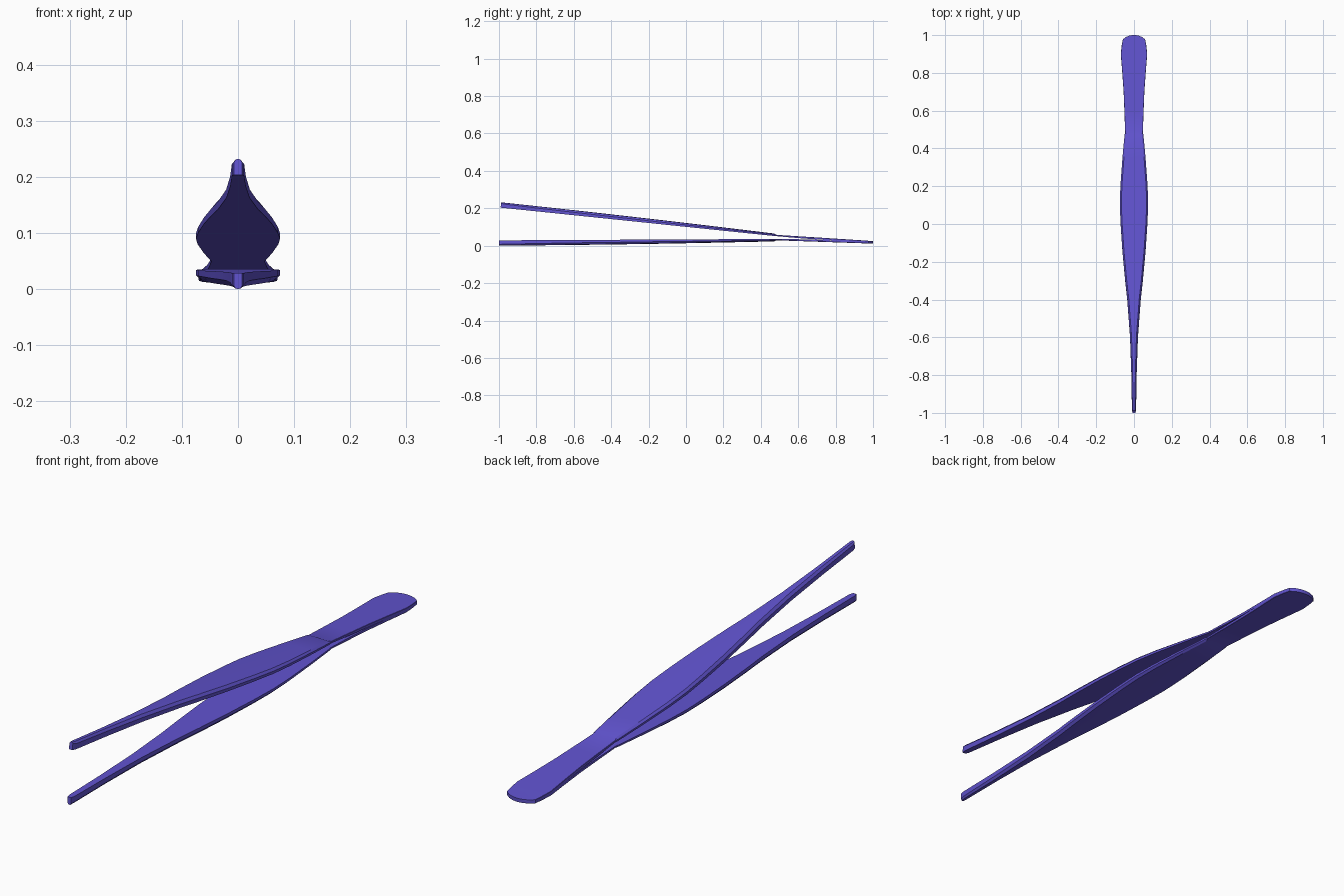
import bpy, bmesh, math

cube = bpy.data.objects.get("Cube")
if cube:
    bpy.data.objects.remove(cube, do_unlink=True)

metal = bpy.data.materials.new("violet metal")
metal.use_nodes = True
colour = (0.12, 0.088, 0.63, 1)
metal.diffuse_color = colour
metal.node_tree.nodes["Principled BSDF"].inputs["Base Color"].default_value = colour

TILT = 0.049  # slope of the plane the two arms mirror across

# Blade outline: position along the length, half width
BLADE = [(-1, .007), (-.985, .011), (-.8, .014), (-.6, .021), (-.4, .036),
         (-.3, .047), (-.15, .061), (0, .071), (.1, .075), (.2, .072),
         (.35, .061), (.47, .05)]
# Grip outline: position, half width, inner gap
GRIP = [(.485, .047, .0075), (.6, .051, .003), (.7, .055, .001),
        (.8, .062, 0), (.9, .070, 0), (.945, .065, 0)]


def stations():
    """Yield position, half width, inner height, outer height, bevel."""
    for y, w in BLADE:
        t = (y + 1) / 1.47
        inner = .0875 + (.008 - .0875) * t
        outer = .116 + (.021 - .116) * t + .003 * math.sin(math.pi * t)
        yield y, w, inner, outer, min(.008, w * .5)
    for y, w, inner in GRIP:
        t = (y - .485) / .515
        yield y, w, inner, .0145 - .0075 * t, .001
    # Rounded end of the grip
    for angle in (55, 35, 18, 6):
        a = math.radians(angle)
        yield .945 + .055 * math.cos(a), .072 * math.sin(a), 0, .007, .0005


def make_arm(name, side):
    bm = bmesh.new()
    rings = []
    for y, w, inner, outer, b in stations():
        shoulder = outer - min(b * 1.4, (outer - inner) * .5)
        section = [(-w, inner), (w, inner), (w, shoulder), (w - b, outer - b * .2),
                   (0, outer), (b - w, outer - b * .2), (-w, shoulder)]
        ring = []
        for x, d in section:
            z = .018 + (1 - y) * TILT + side * d
            ring.append(bm.verts.new((x, y + (side + 1) * d * TILT, z)))
        rings.append(ring)
    n = len(rings[0])
    for a, b in zip(rings, rings[1:]):
        for i in range(n):
            j = (i + 1) % n
            bm.faces.new((a[i], a[j], b[j], b[i]))
    bm.faces.new(rings[0])
    bm.faces.new(rings[-1])
    bmesh.ops.recalc_face_normals(bm, faces=bm.faces)
    mesh = bpy.data.meshes.new(name)
    bm.to_mesh(mesh)
    bm.free()
    mesh.materials.append(metal)
    obj = bpy.data.objects.new(name, mesh)
    bpy.context.collection.objects.link(obj)
    bpy.ops.object.select_all(action="DESELECT")
    obj.select_set(True)
    bpy.context.view_layer.objects.active = obj
    bpy.ops.object.shade_smooth_by_angle(angle=math.radians(25))


make_arm("upper_arm", 1)
make_arm("lower_arm", -1)
